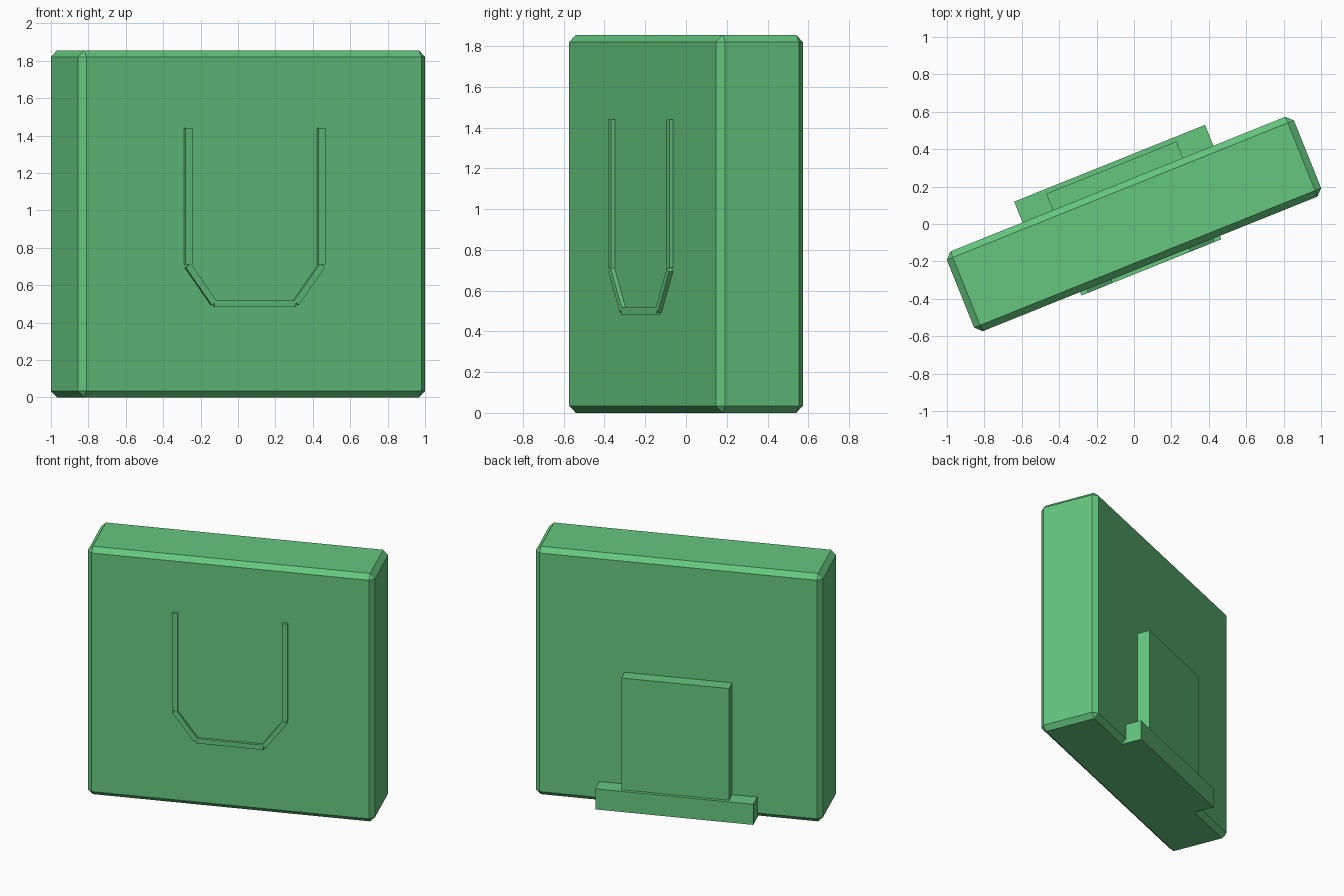
import bpy
import math
from mathutils import Matrix

cube = bpy.data.objects.get("Cube")
if cube:
    bpy.data.objects.remove(cube, do_unlink=True)

green = bpy.data.materials.new("soft_green")
green.use_nodes = True
COLOUR = (0.13, 0.57, 0.21, 1)
green.diffuse_color = COLOUR
green.node_tree.nodes["Principled BSDF"].inputs["Base Color"].default_value = COLOUR

# The whole model is turned about the vertical axis
TURN = Matrix.Rotation(math.radians(21.9), 4, "Z")


def box(name, centre, size, tilt=0, chamfer=0):
    """Flat-sided block, tilted in its own front plane, then turned with the model."""
    bpy.ops.mesh.primitive_cube_add(size=1)
    ob = bpy.context.object
    ob.name = name
    ob.data.transform(Matrix.Diagonal((*size, 1)))
    ob.matrix_world = TURN @ Matrix.Translation(centre) @ Matrix.Rotation(tilt, 4, "Y")
    ob.data.materials.append(green)
    if chamfer:
        mod = ob.modifiers.new("chamfer", "BEVEL")
        mod.width = chamfer
        mod.segments = 1
    return ob


# Chamfered slab
HEIGHT, DEPTH = 1.855, 0.46
box("body", (0, 0, HEIGHT / 2), (2, DEPTH, HEIGHT), chamfer=0.035)

# Raised panel and foot bar on the back
back = DEPTH / 2
box("back_panel", (0, back + 0.025, 0.56), (0.75, 0.14, 0.86))
box("back_foot_bar", (0, back + 0.04, 0.077), (1.1, 0.16, 0.154))

# Thin raised outline on the front: uprights, slanted corners and base
STRIP, PROUD = 0.04, 0.04
front = -DEPTH / 2
for side, label in ((1, "left"), (-1, "right")):
    box(f"{label}_upright_strip", (side * 0.383, front, 1.075), (STRIP, PROUD, 0.73))
    box(f"{label}_slanted_strip", (side * 0.311, front, 0.604), (0.25, PROUD, 0.035),
        tilt=-side * math.atan2(0.2, 0.15))
box("base_strip", (0, front, 0.5), (0.47, PROUD, 0.036))
